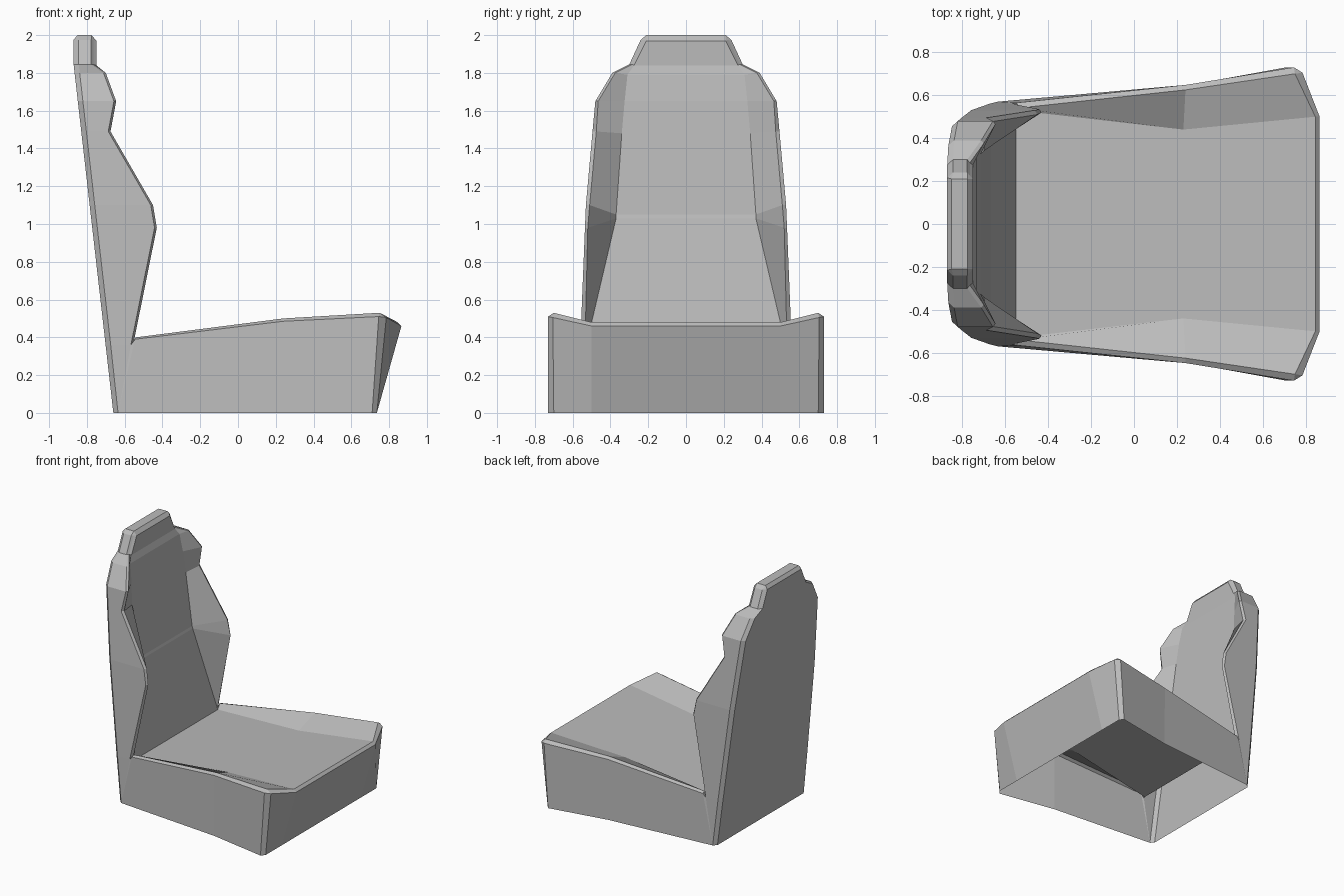
import bpy
import bmesh

# Remove the default cube only
default_cube = bpy.data.objects.get("Cube")
if default_cube:
    bpy.data.objects.remove(default_cube, do_unlink=True)

# Single plain grey
grey = bpy.data.materials.new("seat_grey")
grey.use_nodes = True
colour = (0.5, 0.5, 0.5, 1.0)
grey.diffuse_color = colour
shader = next(n for n in grey.node_tree.nodes if n.type == "BSDF_PRINCIPLED")
shader.inputs["Base Color"].default_value = colour
shader.inputs["Roughness"].default_value = 0.8


def loft_half(name, sections):
    """Skin neighbouring sections of one half, then mirror across the centre line."""
    bm = bmesh.new()
    known = {}

    def vert(point):
        key = tuple(round(c, 4) for c in point)
        if key not in known:
            known[key] = bm.verts.new(key)
        return known[key]

    for lower, upper in zip(sections, sections[1:]):
        for i in range(min(len(lower), len(upper)) - 1):
            quad = [vert(p) for p in (lower[i], lower[i + 1], upper[i + 1], upper[i])]
            corners = list(dict.fromkeys(quad))
            if len(corners) > 2 and not bm.faces.get(corners):
                bm.faces.new(corners)

    mesh = bpy.data.meshes.new(name)
    bm.to_mesh(mesh)
    bm.free()
    mesh.materials.append(grey)
    part = bpy.data.objects.new(name, mesh)
    bpy.context.collection.objects.link(part)
    mirror = part.modifiers.new("mirror_halves", "MIRROR")
    mirror.use_axis = (False, True, False)
    mirror.use_clip = True
    mirror.merge_threshold = 0.001
    return part


def back_x(z):
    """Leaning plane of the rear panel, upright behind the headrest."""
    return -0.66 - 0.114 * min(z, 1.845)


def back_section(z, side_y, rim_x, rim_y, inner_x, inner_y, inner_z):
    """Rear centre, rear bevel, side, bolster rim, bolster foot, front centre."""
    x = back_x(z)
    return [
        (x, 0, z),
        (x, side_y - 0.025, z),
        (x + 0.027, side_y, z),
        (rim_x - 0.012, side_y, z),
        (rim_x, rim_y, z),
        (inner_x, inner_y, inner_z),
        (inner_x, 0, inner_z),
    ]


# Backrest: height, side, rim and inner surface at each level
levels = [
    (0.36, 0.56, -0.555, 0.535, -0.55, 0.53, 0.35),
    (0.98, 0.535, -0.43, 0.52, -0.66, 0.37, 1.03),
    (1.10, 0.53, -0.45, 0.51, -0.665, 0.37, 1.05),
    (1.49, 0.495, -0.675, 0.475, -0.70, 0.34, 1.48),
    (1.65, 0.48, -0.645, 0.465, -0.715, 0.325, 1.65),
    (1.80, 0.39, -0.70, 0.375, -0.735, 0.31, 1.79),
    (1.845, 0.30, -0.765, 0.285, -0.75, 0.275, 1.84),
    (1.975, 0.24, -0.765, 0.225, -0.75, 0.21, 1.97),
]
foot_side = (-0.635, 0.57, 0)
foot = [(back_x(0), 0, 0), (back_x(0), 0.545, 0), foot_side, foot_side]

# Bevelled headrest top, closed along its middle line
top_rear, top_front, top_y, top_z = -0.85, -0.775, 0.21, 2.0
crown = [(top_rear, 0, top_z), (top_rear, top_y, top_z), (top_rear, top_y, top_z),
         (top_front, top_y, top_z), (top_front, top_y, top_z),
         (top_front, top_y, top_z), (top_front, 0, top_z)]
backrest = loft_half("backrest", [foot] + [back_section(*v) for v in levels] + [crown])
headrest_cap = loft_half("headrest_cap", [
    [(top_rear, 0, top_z), (top_rear, top_y, top_z)],
    [(top_front, 0, top_z), (top_front, top_y, top_z)],
])


def seat_section(bottom, lip, rim, fold):
    """Floor edge, outer lip, rim, foot of the side bolster, centre line."""
    return [(*bottom, 0), lip, rim, fold, (fold[0], 0, fold[2])]


# Seat base: open underneath, running from the backrest to the front edge
seat_rear = (-0.55, 0.53, 0.35)
seat_front = (0.845, 0.5, 0.48)
front_rim = (0.75, 0.70, 0.53)
seat_base = loft_half("seat_base", [
    seat_section(foot_side[:2], (-0.567, 0.56, 0.36), (-0.555, 0.535, 0.36), seat_rear),
    seat_section(foot_side[:2], (-0.545, 0.565, 0.39), (-0.54, 0.54, 0.40), seat_rear),
    seat_section((0.24, 0.645), (0.24, 0.648, 0.485), (0.24, 0.625, 0.50), (0.23, 0.44, 0.425)),
    seat_section((0.71, 0.73), (0.745, 0.73, 0.51), front_rim, seat_front),
    seat_section((0.735, 0.70), (0.785, 0.705, 0.505), front_rim, seat_front),
    seat_section((0.735, 0.5), (0.865, 0.5, 0.46), seat_front, seat_front),
])

# Front panel between the two chamfered corners
front_panel = loft_half("front_panel", [
    [(0.735, 0.5, 0), (0.865, 0.5, 0.46), seat_front],
    [(0.735, 0, 0), (0.865, 0, 0.46), (seat_front[0], 0, seat_front[2])],
])

# Consistent outward winding: the half shells share one handedness per loft
for part, outward in ((backrest, (-1, 0, 0)), (headrest_cap, (0, 0, 1)),
                      (seat_base, (0, 1, 0)), (front_panel, (1, 0, 0))):
    bm = bmesh.new()
    bm.from_mesh(part.data)
    bm.faces.ensure_lookup_table()
    bm.normal_update()
    if sum(bm.faces[0].normal[i] * outward[i] for i in range(3)) < 0:
        bmesh.ops.reverse_faces(bm, faces=bm.faces[:])
    bm.to_mesh(part.data)
    bm.free()
